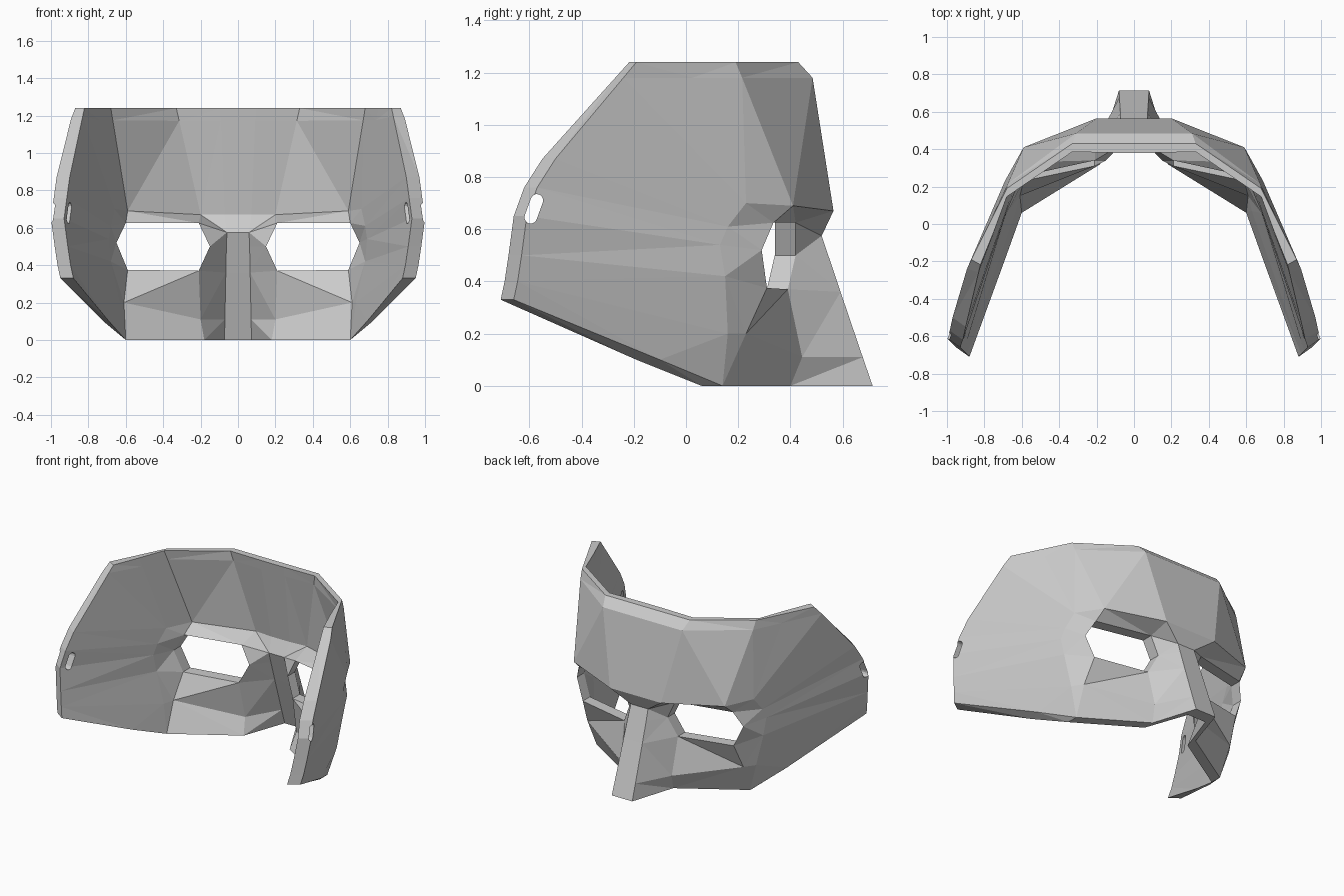
import bpy, bmesh, math

if "Cube" in bpy.data.objects:
    bpy.data.objects.remove(bpy.data.objects["Cube"])

# Vertical outer profiles of one half, from nose ridge to rear edge.
# Points: rim, rim bevel, brow, eye top, eye middle, eye bottom, cheek, base.
NOSE = [(.10, .43, 1.24), (.10, .485, 1.18), (.08, .565, .67), (.067, .52, .575),
        (.07, .545, .50), (.073, .592, .36), (.078, .677, .11), (.08, .715, 0)]
INNER_EYE = [(.33, .43, 1.24), (.31, .485, 1.18), (.20, .565, .67), (.21, .42, .625),
             (.15, .42, .50), (.21, .39, .37), (.20, .445, .11), (.18, .40, 0)]
OUTER_EYE = [(.68, .19, 1.24), (.675, .215, 1.18), (.59, .41, .69), (.60, .335, .625),
             (.65, .29, .52), (.59, .31, .375), (.61, .23, .20), (.60, .14, 0)]
TEMPLE = [(.77, .01, 1.24), (.765, .025, 1.18), (.69, .23, .70), (.71, .16, .61),
          (.72, .13, .54), (.71, .15, .42), (.66, .16, .20), (.72, -.10, .10)]
REAR = [(.87, -.19, 1.24), (.893, -.24, 1.18), (.97, -.50, .87), (.985, -.57, .76),
        (1.0, -.61, .65), (.98, -.63, .50), (.965, -.645, .40), (.95, -.66, .33)]

# Wall offset (x, y) from the outer to the inner surface for each profile
WALL = [(-.008, -.09), (0, -.08), (0, -.08), (-.03, -.09), (-.07, -.05)]
EYE_ROWS = (3, 4)


def inner_profile(profile, offset):
    dx, dy = offset
    pts = [(x + dx, y + dy, z) for x, y, z in profile]
    x, y, z = profile[0]
    pts[0] = (x + dx * .7, y + dy * .55, z)
    # inside has no bevel: keep its second point on the straight wall
    pts[1] = tuple(a + (b - a) * .12 for a, b in zip(pts[0], pts[2]))
    return pts


def both_sides(profiles):
    left = [[(-x, y, z) for x, y, z in p] for p in reversed(profiles)]
    return left + profiles


outer_half = [NOSE, INNER_EYE, OUTER_EYE, TEMPLE, REAR]
inner_half = [inner_profile(p, w) for p, w in zip(outer_half, WALL)]

# Mask shell: two matching skins with the eye cells left open
bm = bmesh.new()
outer = [[bm.verts.new(p) for p in col] for col in both_sides(outer_half)]
inner = [[bm.verts.new(p) for p in col] for col in both_sides(inner_half)]
twin = {o: i for oc, ic in zip(outer, inner) for o, i in zip(oc, ic)}
columns = len(outer)
eye_columns = (2, columns - 4 + 0)
eye_columns = (2, 6)
for c in range(columns - 1):
    for r in range(len(NOSE) - 1):
        if c in eye_columns and r in EYE_ROWS:
            continue
        quad = [outer[c][r], outer[c + 1][r], outer[c + 1][r + 1], outer[c][r + 1]]
        bm.faces.new(quad)
# Rim and eye walls join the open borders of both skins
border = [e for e in bm.edges if e.is_boundary]
skin = list(bm.faces)
for f in skin:
    bm.faces.new([twin[v] for v in reversed(f.verts)])
for e in border:
    a, b = e.verts
    bm.faces.new([a, b, twin[b], twin[a]])
bmesh.ops.triangulate(bm, faces=bm.faces[:], quad_method='BEAUTY')
bmesh.ops.recalc_face_normals(bm, faces=bm.faces[:])
mesh = bpy.data.meshes.new("mask_shell")
bm.to_mesh(mesh)
bm.free()
mask = bpy.data.objects.new("mask_shell", mesh)
bpy.context.collection.objects.link(mask)

# Strap slots: one tilted rounded bar cuts through both sides
bm = bmesh.new()
tilt = math.radians(70)
ring = []
for k in range(14):
    end = 1 if k < 7 else -1
    a = tilt - math.pi / 2 + math.pi * ((k % 7) / 6) + (0 if end > 0 else math.pi)
    ring.append((-.583 + end * .035 * math.cos(tilt) + .024 * math.cos(a),
                 .678 + end * .035 * math.sin(tilt) + .024 * math.sin(a)))
face = bm.faces.new([bm.verts.new((-1.2, y, z)) for y, z in ring])
ext = bmesh.ops.extrude_face_region(bm, geom=[face])
bmesh.ops.translate(bm, vec=(2.4, 0, 0),
                    verts=[v for v in ext["geom"] if isinstance(v, bmesh.types.BMVert)])
bmesh.ops.recalc_face_normals(bm, faces=bm.faces[:])
cut_mesh = bpy.data.meshes.new("slot_cutter")
bm.to_mesh(cut_mesh)
bm.free()
cutter = bpy.data.objects.new("slot_cutter", cut_mesh)
bpy.context.collection.objects.link(cutter)
cutter.hide_render = True

cut = mask.modifiers.new("strap_slots", 'BOOLEAN')
cut.operation = 'DIFFERENCE'
cut.solver = 'EXACT'
cut.object = cutter
bpy.context.view_layer.objects.active = mask
bpy.ops.object.modifier_apply(modifier=cut.name)
bpy.data.objects.remove(cutter)
